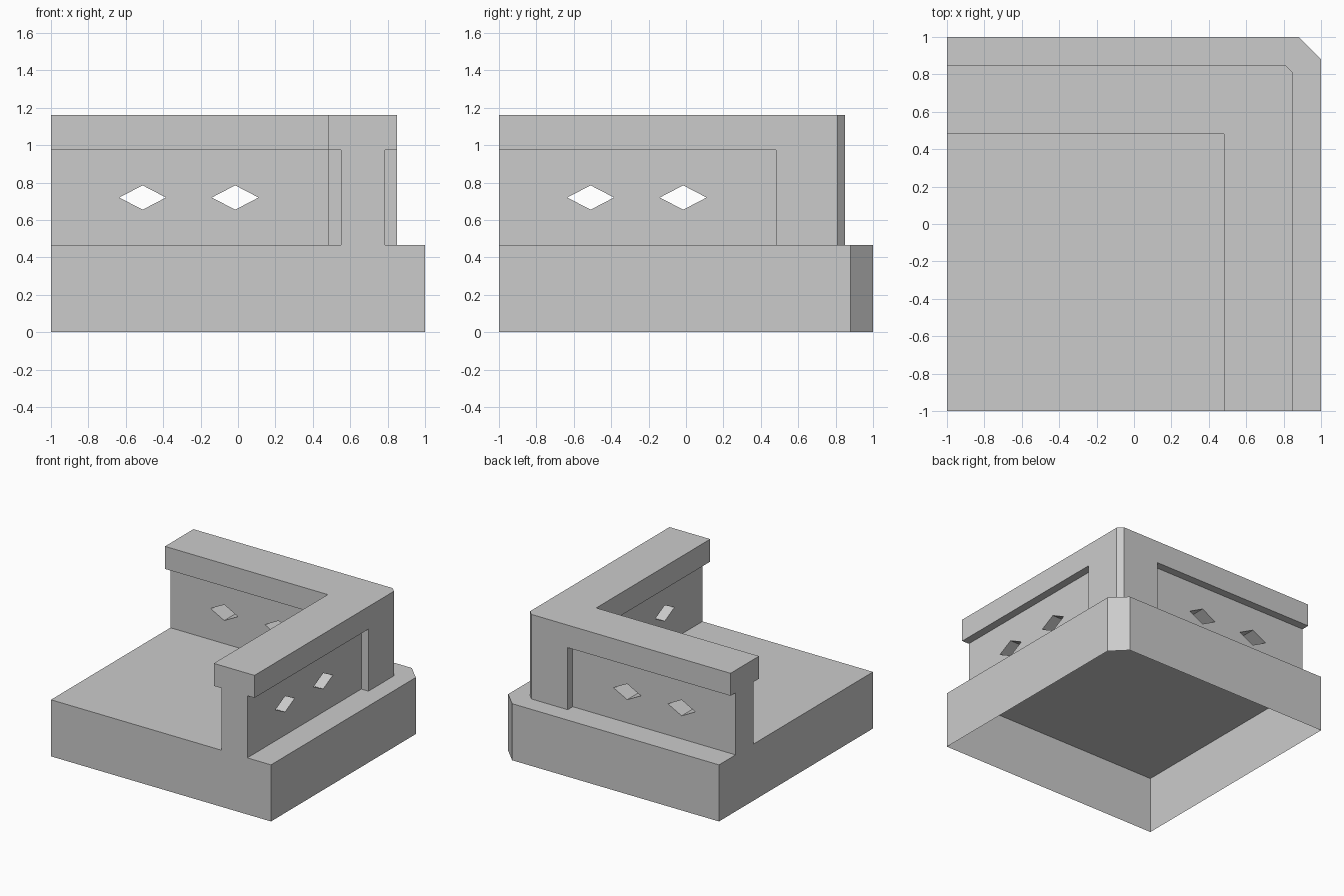
import bpy, bmesh
from mathutils import Vector

if "Cube" in bpy.data.objects:
    bpy.data.objects.remove(bpy.data.objects["Cube"])

BASE_TOP, CAP_LOW, TOP = 0.465, 0.975, 1.16


def prism(name, points, vector):
    """Extrude a closed 3D outline along a vector into a solid object."""
    bm = bmesh.new()
    face = bm.faces.new([bm.verts.new(p) for p in points])
    ext = bmesh.ops.extrude_face_region(bm, geom=[face], use_keep_orig=True)
    moved = [g for g in ext["geom"] if isinstance(g, bmesh.types.BMVert)]
    bmesh.ops.translate(bm, verts=moved, vec=Vector(vector))
    bmesh.ops.recalc_face_normals(bm, faces=bm.faces)
    mesh = bpy.data.meshes.new(name)
    bm.to_mesh(mesh)
    bm.free()
    obj = bpy.data.objects.new(name, mesh)
    bpy.context.collection.objects.link(obj)
    return obj


def slab(name, outline, z0, z1):
    return prism(name, [(x, y, z0) for x, y in outline], (0, 0, z1 - z0))


def corner_strip(inner, outer, cut):
    """L-shaped plan following the back and right sides, outer corner bevelled."""
    corner = [(outer, outer - cut), (outer - cut, outer)] if cut else [(outer, outer)]
    return ([(-1, inner), (inner, inner), (inner, -1), (outer, -1)]
            + corner + [(-1, outer)])


# Base block with bevelled back right corner
base = slab("corner_wall_tile", [(-1, -1), (1, -1), (1, 0.88), (0.88, 1), (-1, 1)],
            0, BASE_TOP)

# Recessed wall, corner post and overhanging cap
wall = slab("recessed_wall", corner_strip(0.55, 0.785, 0), 0.3, 1.05)
post = slab("corner_post", [(0.48, 0.48), (0.85, 0.48), (0.85, 0.81),
                            (0.81, 0.85), (0.48, 0.85)], 0.3, 1.05)
cap = slab("wall_cap", corner_strip(0.48, 0.85, 0.04), CAP_LOW, TOP)

# Diamond openings, two through each wall
cutters = []
for c in (-0.51, -0.015):
    diamond = [(c - 0.125, 0.72), (c, 0.655), (c + 0.125, 0.72), (c, 0.785)]
    cutters.append(prism("back_opening", [(u, 0.5, z) for u, z in diamond], (0, 0.4, 0)))
    cutters.append(prism("side_opening", [(0.5, u, z) for u, z in diamond], (0.4, 0, 0)))

# Merge the solids and cut the openings
helpers = [wall, post, cap] + cutters
for h in helpers:
    h.hide_render = True
    mod = base.modifiers.new(h.name, "BOOLEAN")
    mod.solver = "EXACT"
    mod.operation = "DIFFERENCE" if h in cutters else "UNION"
    mod.object = h
bpy.context.view_layer.update()
merged = bpy.data.meshes.new_from_object(
    base.evaluated_get(bpy.context.evaluated_depsgraph_get()))
base.modifiers.clear()
base.data = merged
for h in helpers:
    bpy.data.objects.remove(h, do_unlink=True)

# Open, hollow underside
bm = bmesh.new()
bm.from_mesh(merged)
bottom = [f for f in bm.faces if f.calc_center_median().z < 0.001]
bmesh.ops.delete(bm, geom=bottom, context="FACES")
bm.to_mesh(merged)
bm.free()
